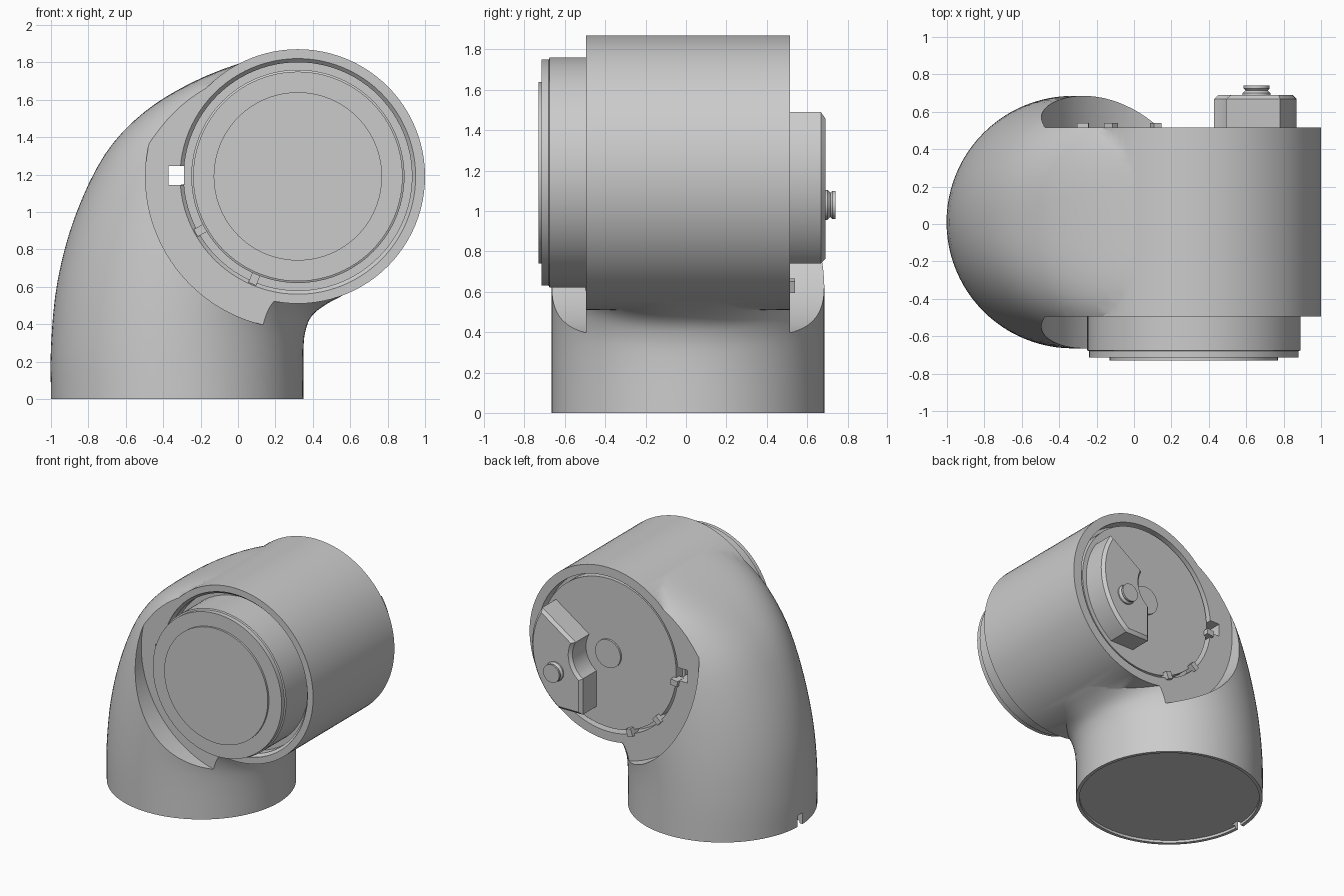
import bpy, bmesh
from math import sin, cos, pi, radians
from mathutils import Vector

if "Cube" in bpy.data.objects:
    bpy.data.objects.remove(bpy.data.objects["Cube"])

CX, CZ, CY = 0.32, 1.19, 0.01      # barrel axis position, shared y centre
N = 96


def mesh_object(name, bm):
    bmesh.ops.recalc_face_normals(bm, faces=bm.faces)
    me = bpy.data.meshes.new(name)
    bm.to_mesh(me)
    bm.free()
    ob = bpy.data.objects.new(name, me)
    bpy.context.collection.objects.link(ob)
    return ob


def loft(name, rings):
    """Skin closed rings of points and cap both ends."""
    bm = bmesh.new()
    rows = [[bm.verts.new(p) for p in r] for r in rings]
    for a, b in zip(rows, rows[1:]):
        n = len(a)
        for i in range(n):
            bm.faces.new((a[i], a[(i + 1) % n], b[(i + 1) % n], b[i]))
    bm.faces.new(rows[0])
    bm.faces.new(rows[-1])
    return mesh_object(name, bm)


def lathe_y(name, profile, x=CX, z=CZ, n=N):
    """Turned part around a y axis; profile is (radius, y)."""
    return loft(name, [[(x + r * cos(2 * pi * i / n), y, z + r * sin(2 * pi * i / n))
                        for i in range(n)] for r, y in profile])


def box(name, centre, size, turn=0.0):
    bm = bmesh.new()
    bmesh.ops.create_cube(bm, size=1)
    bmesh.ops.scale(bm, vec=size, verts=bm.verts)
    ob = mesh_object(name, bm)
    ob.location = centre
    ob.rotation_euler = (0, turn, 0)
    return ob


def boolean(ob, tool, op='DIFFERENCE'):
    bpy.context.view_layer.update()
    m = ob.modifiers.new("bool", 'BOOLEAN')
    m.operation, m.object, m.solver = op, tool, 'EXACT'
    bpy.context.view_layer.objects.active = ob
    bpy.ops.object.modifier_apply(modifier=m.name)
    bpy.data.objects.remove(tool, do_unlink=True)


# Elbow: (outer x, outer z, inner x, inner z, squareness) stations
stations = [(-1, 0, .35, 0, 2), (-1, .28, .35, .27, 2), (-.965, .63, .365, .38, 2),
            (-.87, .98, .40, .45, 2.1), (-.71, 1.31, .47, .505, 2.4),
            (-.5, 1.535, .57, .56, 3), (-.23, 1.70, .68, .64, 4),
            (.06, 1.81, .78, .78, 4.5), (.3, 1.855, .88, .98, 5)]


def catmull(pts, steps):
    out = []
    p = [pts[0]] + pts + [pts[-1]]
    for a, b, c, d in zip(p, p[1:], p[2:], p[3:]):
        for s in range(steps):
            t = s / steps
            out.append([.5 * (2 * v1 + (v2 - v0) * t + (2 * v0 - 5 * v1 + 4 * v2 - v3) * t * t
                              + (3 * v1 - v0 - 3 * v2 + v3) * t ** 3)
                        for v0, v1, v2, v3 in zip(a, b, c, d)])
    return out + [list(pts[-1])]


rings = []
for ox, oz, ix, iz, e in catmull(stations, 4):
    mid = Vector(((ox + ix) / 2, CY, (oz + iz) / 2))
    half = Vector(((ix - ox) / 2, 0, (iz - oz) / 2))
    ring = []
    for i in range(N):
        c, s = cos(2 * pi * i / N), sin(2 * pi * i / N)
        k = (abs(c) ** e + abs(s) ** e) ** (-1 / e)
        ring.append(mid + half * c * k + Vector((0, .675 * s * k, 0)))
    rings.append(ring)
body = loft("elbow_housing", rings)

# Barrel joined on, then the two side pockets trim everything flush
boolean(body, lathe_y("barrel", [(.68, -.56), (.68, .58)]), 'UNION')
boolean(body, lathe_y("front_pocket", [(.815, -1), (.815, -.495)]))
boolean(body, lathe_y("back_pocket", [(.815, .515), (.815, 1)]))

# Round recesses in both barrel ends, clip slot, base recess and base notch
boolean(body, lathe_y("front_recess", [(.63, -.9), (.63, -.49), (.61, -.47), (.61, -.40)]))
boolean(body, lathe_y("back_recess", [(.61, .42), (.61, .9)]))
boolean(body, box("clip_slot", (-.33, 0, 1.195), (.085, 3, .10)))
boolean(body, loft("base_recess", [[(-.325 + .65 * cos(2 * pi * i / N),
                                     CY + .65 * sin(2 * pi * i / N), z)
                                    for i in range(N)] for z in (-.1, .02)]))
boolean(body, box("base_notch", (-1, CY, .03), (.12, .06, .12)))

# Front cap with stepped face
cap = lathe_y("front_cap", [(.57, -.36), (.57, -.675), (.56, -.68), (.56, -.715),
                            (.45, -.715), (.45, -.73)])

# Back plate with central hub disc
plate = lathe_y("back_plate", [(.585, .40), (.585, .50), (.11, .50), (.11, .515)])

# Connector block: thick arc with chamfered top
outline = [(.55 * cos(radians(a)), .55 * sin(radians(a))) for a in range(33, -59, -4)]
outline += [(.11, -.45)]
outline += [(.2 * cos(radians(a)), .2 * sin(radians(a))) for a in range(-57, 36, 8)]
bm = bmesh.new()
base = bm.faces.new([bm.verts.new((CX + x, .49, CZ + z)) for x, z in outline])
ext = bmesh.ops.extrude_face_region(bm, geom=[base])
top = [v for v in ext['geom'] if isinstance(v, bmesh.types.BMVert)]
bmesh.ops.translate(bm, vec=(0, .20, 0), verts=top)
rim = [e for e in bm.edges if all(v.co.y > .6 for v in e.verts)]
bmesh.ops.bevel(bm, geom=rim, offset=.022, segments=1, affect='EDGES')
block = mesh_object("connector_block", bm)

# Locating pin on the block
pin = lathe_y("connector_pin", [(.075, .66), (.075, .70), (.06, .715), (.07, .725), (.07, .74)],
              x=.655, z=1.03, n=32)

# Small retaining tabs in the ring grooves
for name, y, angles in (("front_tab", -.46, (209, 247)), ("back_tab", .50, (186, 222, 250))):
    for a in angles:
        t = radians(a)
        box(name, (CX + .595 * cos(t), y, CZ + .595 * sin(t)), (.06, .08, .045), -t)

# Smooth shading with crisp edges
bpy.ops.object.select_all(action='DESELECT')
for ob in (body, cap, plate, block, pin):
    ob.select_set(True)
bpy.context.view_layer.objects.active = body
bpy.ops.object.shade_smooth_by_angle(angle=radians(30))
